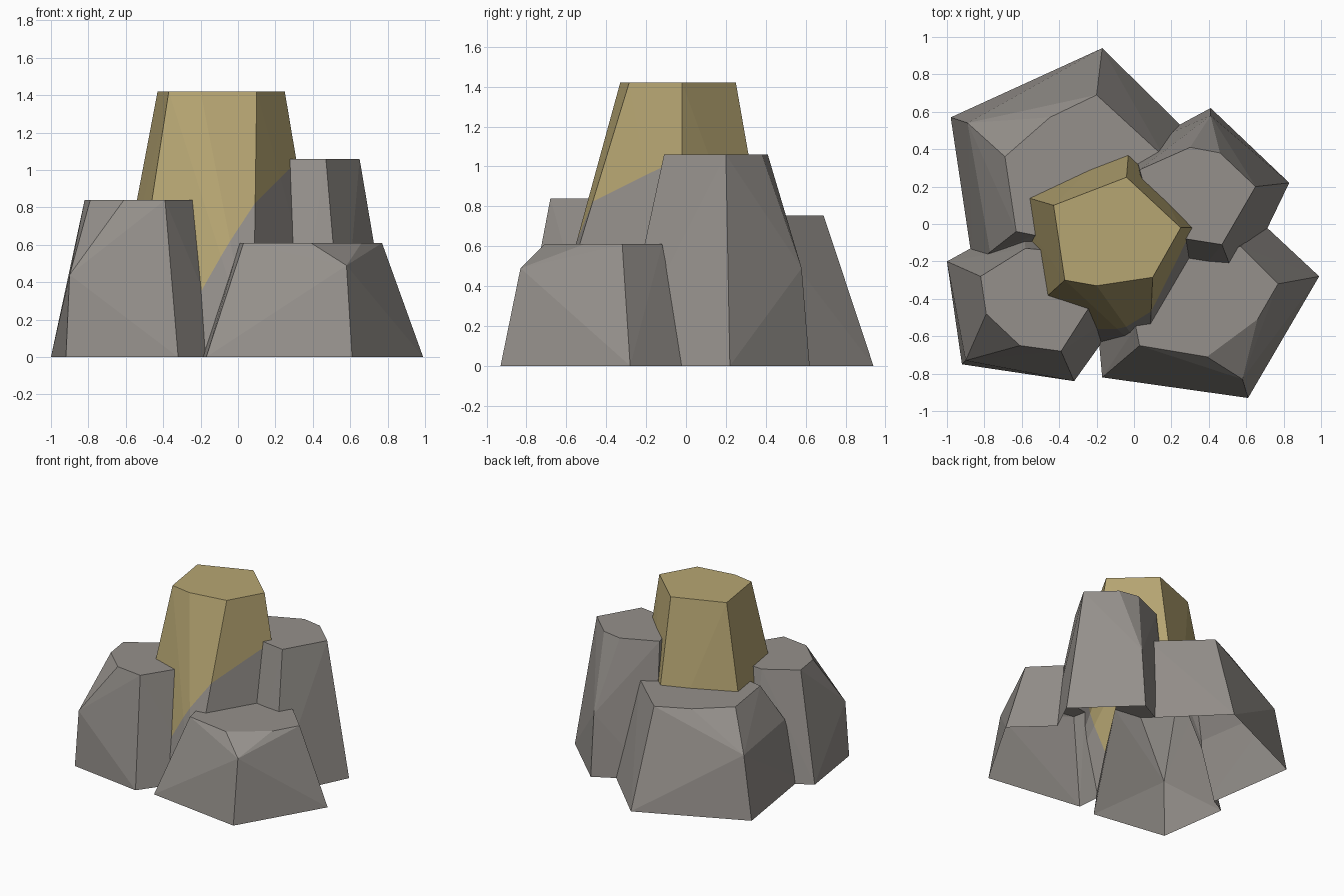
import bpy, bmesh
from mathutils import Vector

if "Cube" in bpy.data.objects:
    bpy.data.objects.remove(bpy.data.objects["Cube"])


def hull(base, top, height, mids=()):
    """Convex faceted rock: base outline on the ground, flat top, cut-corner points."""
    bm = bmesh.new()
    pts = [(x, y, 0) for x, y in base] + [(x, y, height) for x, y in top] + list(mids)
    for p in pts:
        bm.verts.new(p)
    res = bmesh.ops.convex_hull(bm, input=bm.verts)
    spare = {g for k in ("geom_interior", "geom_unused") for g in res[k]
             if isinstance(g, bmesh.types.BMVert)}
    bmesh.ops.delete(bm, geom=list(spare), context='VERTS')
    bmesh.ops.recalc_face_normals(bm, faces=bm.faces)
    bm.normal_update()
    # open underside
    under = [f for f in bm.faces if all(v.co.z < 1e-5 for v in f.verts)]
    bmesh.ops.delete(bm, geom=under, context='FACES')
    return bm


def tidy(bm):
    bmesh.ops.dissolve_limit(bm, angle_limit=0.005, verts=bm.verts, edges=bm.edges,
                             delimit={'MATERIAL'})


def slice_all(bm, co, no):
    bmesh.ops.bisect_plane(bm, geom=bm.verts[:] + bm.edges[:] + bm.faces[:],
                           dist=1e-5, plane_co=co, plane_no=no)


def trim(bm, planes):
    """Remove the parts of a rock buried inside another convex rock."""
    for co, no in planes:
        slice_all(bm, co, no)
    buried = [f for f in bm.faces
              if all(no.dot(f.calc_center_median() - co) < -1e-5 for co, no in planes)]
    bmesh.ops.delete(bm, geom=buried, context='FACES')
    tidy(bm)


rocks = {
    "front_left_rock": hull(
        [(-1, -.2), (-.92, -.75), (-.32, -.84), (-.04, -.45), (-.3, 0), (-.6, .02)],
        [(-.82, -.28), (-.79, -.48), (-.61, -.65), (-.39, -.68), (-.23, -.43),
         (-.35, -.15), (-.58, -.13)], .84,
        [(-.9, -.73, .44)]),
    "front_right_rock": hull(
        [(-.17, -.82), (.61, -.93), (.99, -.28), (.69, 0), (.1, -.1), (-.19, -.6)],
        [(.03, -.65), (.39, -.71), (.66, -.51), (.77, -.32), (.57, -.12),
         (.2, -.2), (.01, -.55)], .61,
        [(.58, -.83, .49)]),
    "back_right_rock": hull(
        [(.41, .62), (.83, .22), (.56, -.34), (.3, -.32), (.05, 0), (0, .4)],
        [(.3, .41), (.46, .38), (.65, .2), (.47, -.11), (.28, -.08), (.1, .05),
         (.03, .29)], 1.06,
        [(.41, .58, .49)]),
    "back_left_rock": hull(
        [(-.98, .57), (-.17, .94), (.38, .4), (0, 0), (-.5, -.2), (-.86, -.23)],
        [(-.69, .36), (-.45, .57), (-.2, .69), (.16, .36), (0, 0), (-.53, -.06),
         (-.63, -.04)], .755,
        [(-.89, .54, .49), (-.77, -.15, .48)]),
    "central_rock": hull(
        [(-.7, .18), (-.59, -.5), (.08, -.72), (.49, -.02), (-.02, .5)],
        [(-.43, .1), (-.37, -.3), (-.2, -.33), (.1, -.285), (.25, -.02), (-.04, .25)],
        1.42),
}

# gold upper part of the central rock, with a slanted border to the grey below
border_co, border_no = Vector((.1, -.47, .84)), Vector((-.155, .034, .088))
bm = rocks["central_rock"]
slice_all(bm, border_co, border_no)
for f in bm.faces:
    f.material_index = int(border_no.dot(f.calc_center_median() - border_co) > 0)

shells = {}
for name, bm in rocks.items():
    tidy(bm)
    bm.normal_update()
    shells[name] = [(v.co.copy(), f.normal.copy()) for f in bm.faces for v in f.verts[:1]]

grey = bpy.data.materials.new("stone")
grey.diffuse_color = (.3, .28, .26, 1)
grey.use_nodes = True
grey.node_tree.nodes["Principled BSDF"].inputs["Base Color"].default_value = grey.diffuse_color
gold = bpy.data.materials.new("gold_stone")
gold.diffuse_color = (.47, .38, .17, 1)
gold.use_nodes = True
gold.node_tree.nodes["Principled BSDF"].inputs["Base Color"].default_value = gold.diffuse_color

for name, bm in rocks.items():
    for other, planes in shells.items():
        if other != name:
            trim(bm, planes)
    mesh = bpy.data.meshes.new(name)
    bm.to_mesh(mesh)
    bm.free()
    mesh.materials.append(grey)
    if name == "central_rock":
        mesh.materials.append(gold)
    bpy.context.collection.objects.link(bpy.data.objects.new(name, mesh))
